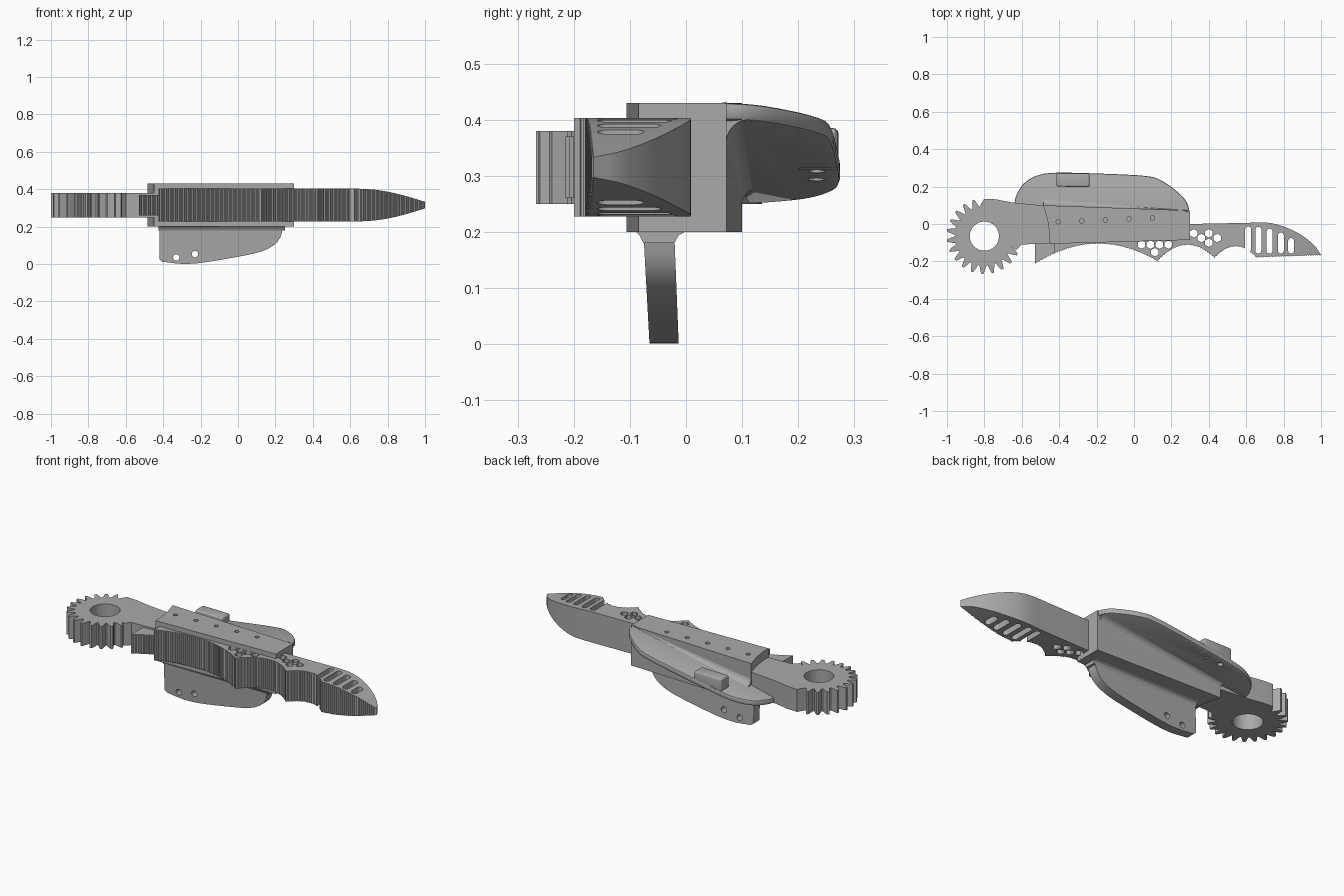
import bpy, bmesh, math
from mathutils import Vector

if "Cube" in bpy.data.objects:
    bpy.data.objects.remove(bpy.data.objects["Cube"])

grey = bpy.data.materials.new("mid grey")
grey.use_nodes = True
grey.diffuse_color = (0.4, 0.4, 0.4, 1)
grey.node_tree.nodes["Principled BSDF"].inputs["Base Color"].default_value = (0.4, 0.4, 0.4, 1)


def loft(bm, a, b):
    """Solid between two matching outlines."""
    va, vb = [bm.verts.new(p) for p in a], [bm.verts.new(p) for p in b]
    bm.faces.new(va)
    bm.faces.new(vb)
    for i in range(len(va)):
        j = (i + 1) % len(va)
        bm.faces.new((va[i], va[j], vb[j], vb[i]))


def prism(bm, outline, lo, hi, axis="z"):
    put = (lambda p, h: (p[0], p[1], h)) if axis == "z" else (lambda p, h: (p[0], h, p[1]))
    loft(bm, [put(p, lo) for p in outline], [put(p, hi) for p in outline])


def finish(bm, name, smooth=True):
    bmesh.ops.recalc_face_normals(bm, faces=bm.faces[:])
    mesh = bpy.data.meshes.new(name)
    bm.to_mesh(mesh)
    bm.free()
    mesh.materials.append(grey)
    ob = bpy.data.objects.new(name, mesh)
    bpy.context.collection.objects.link(ob)
    return ob


def boolean(ob, bm, operation="DIFFERENCE"):
    """Apply a boolean with the cutter mesh, then discard the cutter."""
    cutter = finish(bm, "cutter")
    mod = ob.modifiers.new("cut", "BOOLEAN")
    mod.operation, mod.object, mod.solver = operation, cutter, "EXACT"
    bake(ob)
    bpy.data.objects.remove(cutter)


def bake(ob):
    bpy.context.view_layer.update()
    mesh = bpy.data.meshes.new_from_object(ob.evaluated_get(bpy.context.evaluated_depsgraph_get()))
    ob.modifiers.clear()
    ob.data = mesh


def ring(x, y, r, n=24, start=0.0):
    return [(x + r * math.cos(start + math.tau * i / n),
             y + r * math.sin(start + math.tau * i / n)) for i in range(n)]


def slot(x, low, high, r):
    arc = [math.pi * i / 8 for i in range(9)]
    return ([(x + r * math.cos(a), high - r + r * math.sin(a)) for a in arc]
            + [(x - r * math.cos(a), low + r - r * math.sin(a)) for a in arc])


def curve(points, steps=5):
    """Smooth outline through a few points."""
    pts = [Vector(p) for p in points]
    pts = [2 * pts[0] - pts[1]] + pts + [2 * pts[-1] - pts[-2]]
    out = []
    for a, b, c, d in zip(pts, pts[1:], pts[2:], pts[3:]):
        for i in range(steps):
            t = i / steps
            out.append(0.5 * (2 * b + (c - a) * t + (2 * a - 5 * b + 4 * c - d) * t * t
                              + (3 * b - a - 3 * c + d) * t ** 3))
    return [tuple(p) for p in out + [pts[-2]]]


# Gear sector with the arm that runs into the housing
gx, gy, pitch = -0.80, -0.065, math.radians(16)
outline = [(-0.4, -0.1), (-0.4, 0.08), (-0.5, 0.1), (-0.65, 0.115), (-0.74, 0.132), (-0.8, 0.135)]
for k in range(15):
    mid = math.radians(107) + k * pitch
    for offset, r in ((-0.42, 0.158), (-0.2, 0.188), (-0.1, 0.202), (0.1, 0.202), (0.2, 0.188), (0.42, 0.158)):
        a = mid + offset * pitch
        outline.append((gx + r * math.cos(a), gy + r * math.sin(a)))
outline += [(-0.63, -0.14), (-0.6, -0.11)]
bm = bmesh.new()
prism(bm, outline, 0.25, 0.38)
gear = finish(bm, "gear_arm")
bm = bmesh.new()
prism(bm, ring(gx, gy, 0.078, 40), 0.1, 0.5)
boolean(gear, bm)

# Serrated jaw: scalloped biting edge, curved back
def scallop(a, b, sag):
    n = int((b[0] - a[0]) / 0.006)
    return [(a[0] + (b[0] - a[0]) * i / n,
             a[1] + (b[1] - a[1]) * i / n + sag * 4 * i / n * (1 - i / n) + 0.005 * (i % 2))
            for i in range(n)]

cusps = [(-0.53, -0.215), (0.125, -0.2), (0.43, -0.183), (0.655, -0.18), (1.0, -0.168)]
outline = []
for a, b, sag in zip(cusps, cusps[1:], (0.1, 0.078, 0.06, 0.0)):
    outline += scallop(a, b, sag)
outline += curve([(1.0, -0.165), (0.96, -0.11), (0.88, -0.05), (0.78, -0.007), (0.7, 0.008), (0.6, 0.006)])
outline += [(0.3, 0.0), (-0.1, -0.03), (-0.53, -0.1)]
bm = bmesh.new()
prism(bm, outline, 0.1, 0.5)
jaw = finish(bm, "jaw")

# Front profile gives the heel step and the tapering tip
upper = [(-0.6, 0.055), (-0.425, 0.055), (-0.425, 0.088)] + curve(
    [(0.64, 0.088), (0.75, 0.08), (0.87, 0.056), (1.01, 0.015)])
bm = bmesh.new()
prism(bm, [(x, 0.315 + h) for x, h in upper] + [(x, 0.315 - h) for x, h in reversed(upper)], -0.4, 0.2, "y")
boolean(jaw, bm, "INTERSECT")

# Slots and honeycomb holes through the jaw
bm = bmesh.new()
for x, low, high in ((0.61, -0.15, -0.012), (0.665, -0.158, -0.015), (0.725, -0.158, -0.025),
                     (0.785, -0.158, -0.045), (0.84, -0.158, -0.075)):
    prism(bm, slot(x, low, high, 0.016), 0.1, 0.5)
for x, y in ((0.04, -0.11), (0.088, -0.11), (0.136, -0.11), (0.112, -0.151), (0.184, -0.11),
             (0.32, -0.05), (0.36, -0.075), (0.4, -0.05), (0.4, -0.1), (0.445, -0.075)):
    prism(bm, ring(x, y, 0.023, 6, math.pi / 6), 0.1, 0.5)
boolean(jaw, bm)

# Housing gripping the jaw, with a row of pin holes on top
bm = bmesh.new()
prism(bm, [(-0.45, -0.106), (0.3, -0.085), (0.3, 0.072), (-0.485, 0.1), (-0.462, 0.02), (-0.452, -0.05)],
      0.2, 0.43)
housing = finish(bm, "housing")
bm = bmesh.new()
for i in range(5):
    prism(bm, ring(-0.405 + 0.126 * i, 0.012 + 0.005 * i, 0.012, 16), 0.41, 0.5)
boolean(housing, bm)


# Sloping side wing
def wing_z(x):
    return 0.25 + 0.16 * (x + 0.64)

outline = curve([(-0.64, 0.1), (-0.63, 0.15), (-0.59, 0.215), (-0.52, 0.258), (-0.42, 0.274), (-0.2, 0.27),
                 (0.06, 0.257), (0.15, 0.23), (0.24, 0.165), (0.285, 0.11), (0.298, 0.05)]) + [(-0.4, 0.05)]
bm = bmesh.new()
loft(bm, [(x, y, wing_z(x)) for x, y in outline], [(x, y, wing_z(x) + 0.031) for x, y in outline])
wing = finish(bm, "side_wing")
bevel = wing.modifiers.new("rim", "BEVEL")
bevel.width, bevel.segments, bevel.angle_limit = 0.008, 2, math.radians(50)
bake(wing)
bm = bmesh.new()
for x in (-0.37, -0.28):
    prism(bm, ring(x, 0.232, 0.015, 16), 0.2, wing_z(x) + 0.025)
boolean(wing, bm)


# Concave fillets where the wing meets the housing wall
def fillet(x, wall, z, r, sign):
    arc = [math.pi / 2 * i / 6 for i in range(7)]
    return [(x, wall - 0.02, z)] + [(x, wall + r * (1 - math.sin(a)), z + sign * r * (1 - math.cos(a)))
                                    for a in arc]

bm = bmesh.new()
for sign, lift, r0, r1 in ((1, 0.029, 0.045, 0.005), (-1, 0.002, 0.03, 0.04)):
    loft(bm, fillet(-0.484, 0.099, wing_z(-0.484) + lift, r0, sign),
         fillet(0.285, 0.072, wing_z(0.285) + lift, r1, sign))
finish(bm, "wing_fillets")

# Raised block on the wing
bm = bmesh.new()
prism(bm, [(-0.415, 0.2), (-0.238, 0.197), (-0.238, 0.27), (-0.415, 0.272)], 0.31, 0.385)
block = finish(bm, "wing_block")
bevel = block.modifiers.new("soft edges", "BEVEL")
bevel.width, bevel.segments = 0.01, 3
bake(block)

# Hanging fin with two holes, flared where it joins the housing
outline = [(-0.42, 0.21), (-0.42, 0.025)] + curve(
    [(-0.405, 0.012), (-0.3, 0.001), (-0.2, 0.006), (-0.05, 0.03), (0.1, 0.06), (0.18, 0.093),
     (0.225, 0.14), (0.243, 0.21)])
bm = bmesh.new()
loft(bm, [(x, -0.065 - 0.055 * z, z) for x, z in outline], [(x, -0.013 - 0.04 * z, z) for x, z in outline])
fin = finish(bm, "fin")
bm = bmesh.new()
for x, z in ((-0.33, 0.035), (-0.23, 0.053)):
    prism(bm, ring(x, z, 0.017), -0.2, 0.1, "y")
boolean(fin, bm)
bm = bmesh.new()
front = [(-0.09, 0.201), (-0.083, 0.194), (-0.076, 0.18)]
back = [(-0.021, 0.18), (-0.013, 0.194), (0.0, 0.201)]
loft(bm, [(-0.425, y, z) for y, z in front + back], [(0.25, y, z) for y, z in front + back])
finish(bm, "fin_flare")

# Smooth the rounded parts, keep edges sharp
for ob in bpy.context.scene.objects:
    ob.select_set(ob.type == "MESH")
bpy.context.view_layer.objects.active = gear
bpy.ops.object.shade_smooth_by_angle(angle=math.radians(28))
